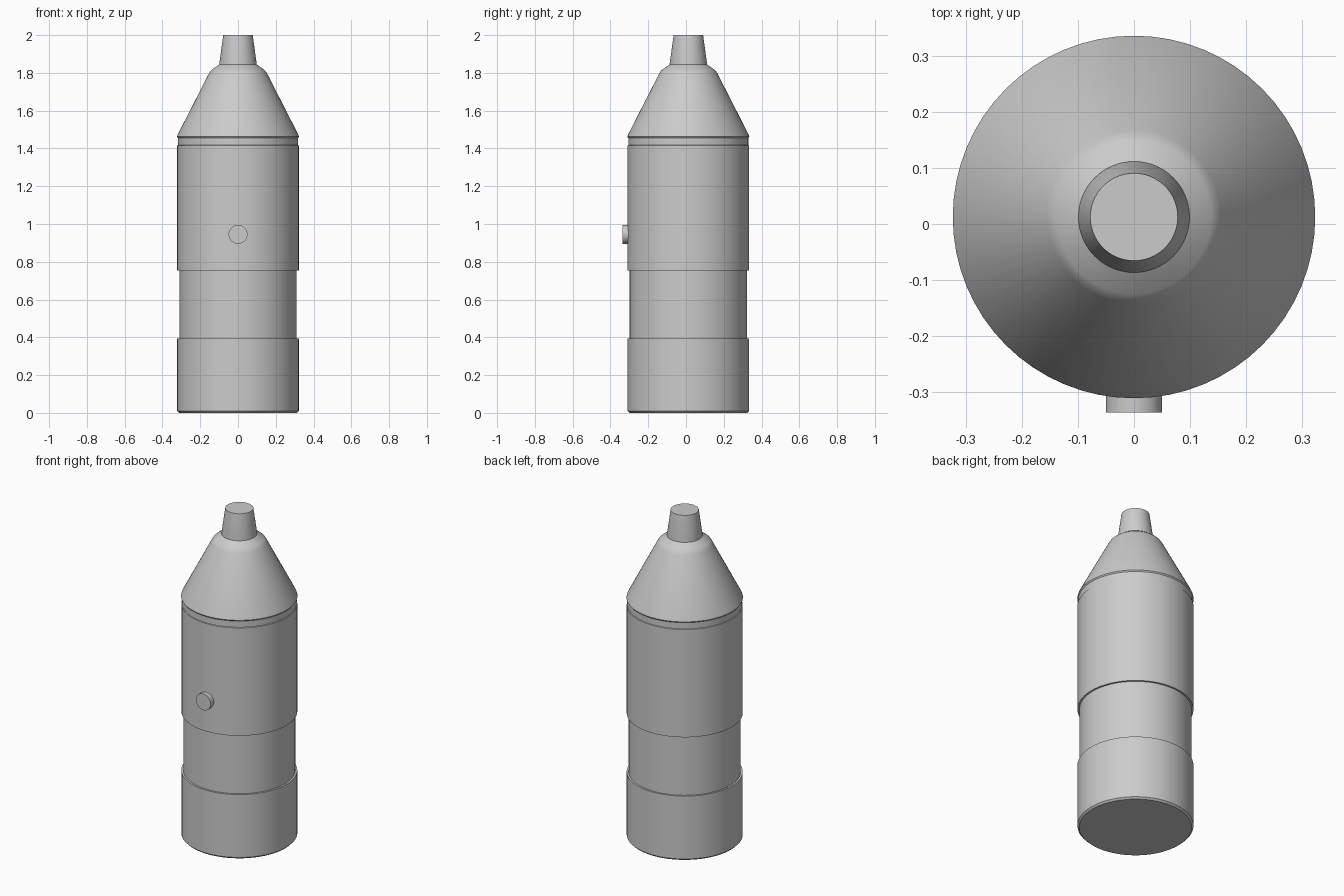
import bpy
import bmesh
import math
from mathutils import Matrix

cube = bpy.data.objects.get("Cube")
if cube:
    bpy.data.objects.remove(cube, do_unlink=True)

AXIS_Y = 0.0125
SEGMENTS = 64

grey = bpy.data.materials.new("plain grey")
grey.use_nodes = True
colour = (0.6, 0.6, 0.6, 1)
grey.diffuse_color = colour
grey.node_tree.nodes["Principled BSDF"].inputs["Base Color"].default_value = colour


def lathe(name, profile, matrix, segments=SEGMENTS):
    """Closed solid of revolution from (radius, height) points."""
    bm = bmesh.new()
    rings = []
    for r, z in profile:
        rings.append([bm.verts.new((r * math.cos(a), r * math.sin(a), z))
                      for a in (math.tau * i / segments for i in range(segments))])
    for low, high in zip(rings, rings[1:]):
        for i in range(segments):
            j = (i + 1) % segments
            bm.faces.new((low[i], low[j], high[j], high[i]))
    bm.faces.new(rings[0][::-1])
    bm.faces.new(rings[-1])
    bm.transform(matrix)
    mesh = bpy.data.meshes.new(name)
    bm.to_mesh(mesh)
    bm.free()
    mesh.materials.append(grey)
    obj = bpy.data.objects.new(name, mesh)
    bpy.context.collection.objects.link(obj)
    bpy.ops.object.select_all(action="DESELECT")
    obj.select_set(True)
    bpy.context.view_layer.objects.active = obj
    bpy.ops.object.shade_smooth_by_angle(angle=math.radians(32))
    return obj


upright = Matrix.Translation((0, AXIS_Y, 0))

# Body: base cup, recessed grip, main barrel, neck groove and shoulder cone
lathe("body", [
    (0.312, 0), (0.322, 0.01), (0.322, 0.395),
    (0.311, 0.395), (0.311, 0.755),
    (0.322, 0.755), (0.322, 1.415),
    (0.318, 1.417), (0.318, 1.455),
    (0.323, 1.462), (0.32, 1.472),
    (0.155, 1.795), (0.147, 1.808), (0.137, 1.818), (0.098, 1.845),
], upright)

# Tapered tip
lathe("tip", [(0.099, 1.84), (0.099, 1.848), (0.078, 2.0)], upright)

# Round push button on the front
forward = Matrix.Translation((0, -0.29, 0.945)) @ Matrix.Rotation(math.pi / 2, 4, "X")
lathe("button", [(0.05, 0), (0.05, 0.0455)], forward, 48)
